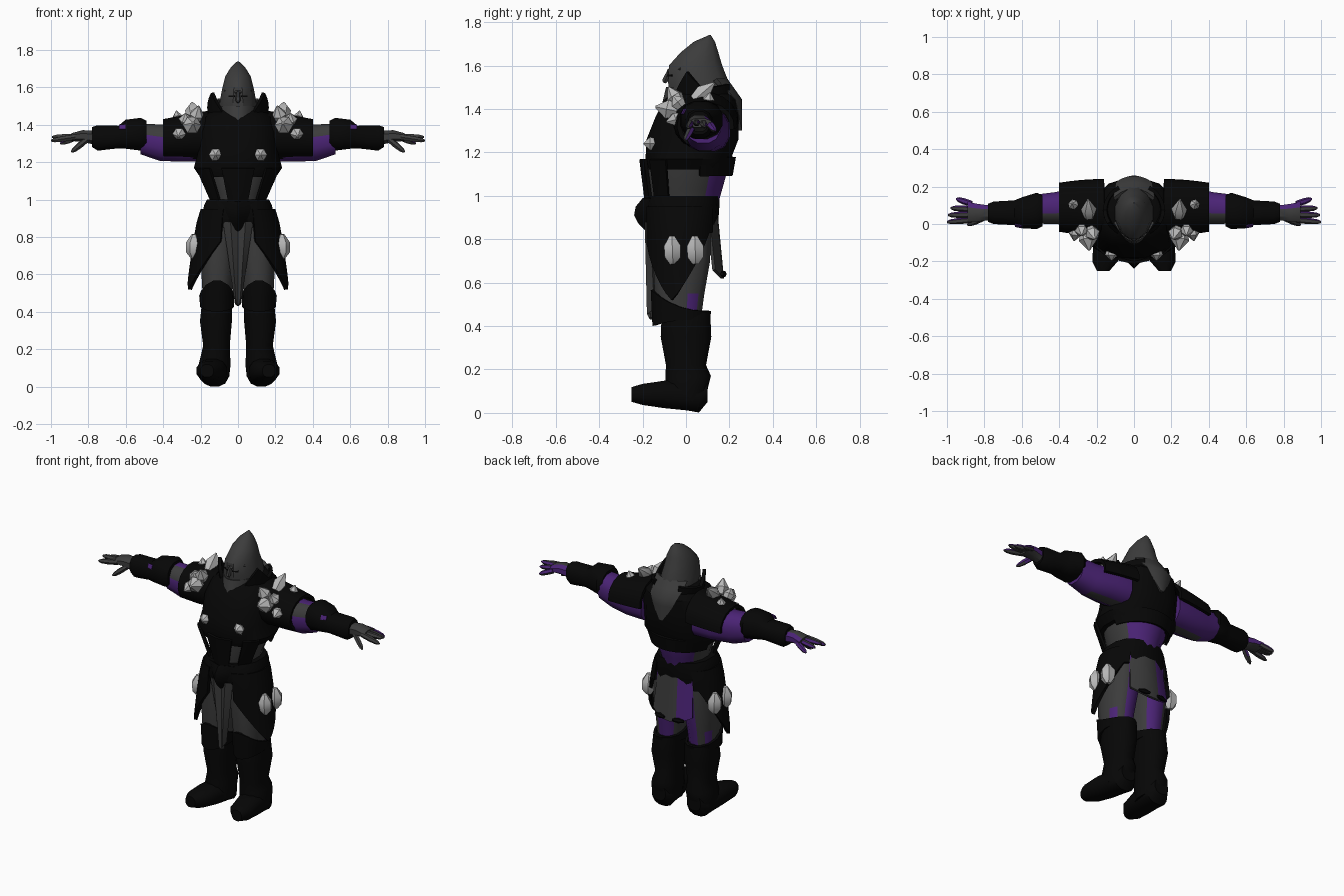
import bpy, bmesh, math
from mathutils import Vector

if "Cube" in bpy.data.objects:
    bpy.data.objects.remove(bpy.data.objects["Cube"])


def material(name, color):
    mat = bpy.data.materials.new(name)
    mat.use_nodes = True
    mat.diffuse_color = (*color, 1)
    mat.node_tree.nodes["Principled BSDF"].inputs["Base Color"].default_value = (*color, 1)
    return mat


BLACK = material("black_armor", (.002, .002, .002))
GREY = material("dark_grey", (.045, .045, .045))
PURPLE = material("purple_skin", (.07, .017, .18))
CRYSTAL = material("pale_crystal", (.48, .48, .48))
built = []


def finish(bm, name, mats, rule=None, pair=False):
    """Turn a bmesh into one object, or a mirrored left and right pair."""
    bmesh.ops.recalc_face_normals(bm, faces=bm.faces)
    mats = mats if isinstance(mats, tuple) else (mats,)
    for face in bm.faces:
        if rule:
            face.material_index = int(rule(face.calc_center_median(), face.normal))
    for side, prefix in ((1, "left_"), (-1, "right_")) if pair else ((1, ""),):
        copy = bm.copy()
        for vert in copy.verts:
            vert.co.x *= side
        bmesh.ops.recalc_face_normals(copy, faces=copy.faces)
        mesh = bpy.data.meshes.new(prefix + name)
        copy.to_mesh(mesh)
        copy.free()
        for mat in mats:
            mesh.materials.append(mat)
        obj = bpy.data.objects.new(prefix + name, mesh)
        bpy.context.collection.objects.link(obj)
        built.append(obj)
    bm.free()


def skin(rows):
    """Closed tube through rows of equally many points."""
    bm = bmesh.new()
    rings = [[bm.verts.new(p) for p in row] for row in rows]
    n = len(rings[0])
    for low, high in zip(rings, rings[1:]):
        for i in range(n):
            j = (i + 1) % n
            bm.faces.new((low[i], low[j], high[j], high[i]))
    bm.faces.new(rings[0])
    bm.faces.new(rings[-1])
    return bm


def loft(axis, rings, sides=12, power=.85):
    """Rounded sections (position, centre a, centre b, radius a, radius b)."""
    rows = []
    for t, a, b, ra, rb in rings:
        row = []
        for i in range(sides):
            ang = math.tau * (i + .5) / sides
            c, s = math.cos(ang), math.sin(ang)
            p = a + ra * math.copysign(abs(c) ** power, c)
            q = b + rb * math.copysign(abs(s) ** power, s)
            row.append({"x": (t, p, q), "y": (p, t, q), "z": (p, q, t)}[axis])
        rows.append(row)
    return skin(rows)


def spindle(start, end, profile, sides=6):
    """Faceted rod from start to end; profile is (fraction, radius)."""
    start, end = Vector(start), Vector(end)
    turn = (end - start).to_track_quat("Z", "Y")
    return skin([[start.lerp(end, t) + turn @ Vector((
        r * math.cos(math.tau * i / sides), r * math.sin(math.tau * i / sides), 0))
        for i in range(sides)] for t, r in profile])


def sheet(fn, nu, nv, thick=.015):
    """Thin panel from fn(u, v)."""
    bm = bmesh.new()
    grid = [[bm.verts.new(fn(i / nu, j / nv)) for i in range(nu + 1)] for j in range(nv + 1)]
    for low, high in zip(grid, grid[1:]):
        for i in range(nu):
            bm.faces.new((low[i], low[i + 1], high[i + 1], high[i]))
    bmesh.ops.remove_doubles(bm, verts=bm.verts, dist=.0005)
    bmesh.ops.recalc_face_normals(bm, faces=bm.faces)
    bmesh.ops.solidify(bm, geom=bm.faces[:], thickness=thick)
    return bm


def mix(a, b, t):
    return a + (b - a) * t


def arc(start, stop, u, rx, ry):
    """Point on an ellipse, between two angles in degrees."""
    ang = math.radians(mix(start, stop, u))
    return rx * math.cos(ang), ry * math.sin(ang)


# Boots: shoe, shaft and flared knee guard
finish(loft("y", [(-.25, .165, .085, .035, .035), (-.2, .155, .085, .07, .05),
                  (-.1, .14, .085, .08, .065), (0, .13, .08, .08, .07),
                  (.06, .125, .065, .075, .065), (.1, .125, .1, .05, .05)]),
       "shoe", BLACK, pair=True)
finish(loft("z", [(.05, .125, 0, .08, .09), (.12, .125, .005, .088, .1), (.17, .12, .01, .08, .108),
                  (.22, .115, 0, .073, .095), (.35, .118, 0, .088, .12), (.46, .112, 0, .082, .115)]),
       "boot_shaft", BLACK, pair=True)


def knee(u, v):
    x, y = arc(0, 360, u, .09, .135)
    front = (.135 - y) / .27
    z = mix(mix(.43, .40, front ** 3), mix(.468, .57, front ** 2.5), v)
    r = 1 + .06 * v
    return .112 + x * r, -.023 + y * r, z


finish(sheet(knee, 14, 2), "knee_guard", BLACK, pair=True)

# Legs and hips: purple inner back, with a small patch outside the knee
finish(loft("z", [(.42, .112, -.03, .075, .1), (.55, .11, -.03, .085, .118),
                  (.7, .105, -.02, .098, .135), (.9, .095, -.02, .095, .14)]),
       "thigh", (GREY, PURPLE),
       lambda c, n: (n.y > .4 and n.x < .1) or (n.x > .75 and n.y > .2 and c.z < .6), pair=True)
finish(loft("z", [(.78, 0, -.01, .12, .13), (.9, 0, -.01, .17, .15)]), "pelvis", GREY)


# Hip plates with a hanging point, and their crystals
def tasset(u, v):
    away = abs(u - .43) / .5
    z = mix(.95, .52 + .31 * min(1, away) ** 1.2, v)
    x, y = arc(-72, 58, u, 1, .17)
    return (.2 + .075 * ((.95 - z) / .43) ** .7) * x ** .8, -.02 + y, z


finish(sheet(tasset, 14, 5, .02), "hip_plate", BLACK, pair=True)
GEM = ((0, .016), (.25, .042), (.65, .044), (1, .014))
for y in (-.06, .045):
    finish(spindle((.235, y, .685), (.235, y - .005, .815), GEM), "hip_crystal", CRYSTAL, pair=True)


# Front and rear cloth
def front_cloth(u, v):
    w = u * 2 - 1
    fold = .012 * math.cos(w * math.tau)
    return w * mix(.08, .022, v), -.178 + fold + .02 * v * abs(w), mix(.88, .43 + .05 * abs(w), v)


def rear_cloth(u, v):
    w = u * 2 - 1
    return w * mix(.12, .14, v), mix(.145, .175, v) - .04 * w * w, mix(.93, .62 + .04 * w * w, v)


finish(sheet(front_cloth, 8, 4), "front_cloth", GREY)
finish(sheet(rear_cloth, 6, 3), "rear_cloth", (GREY, PURPLE), lambda c, n: c.x < -.05)
finish(spindle((.03, .18, .64), (.1, .165, .64), ((0, .008), (.5, .016), (1, .008))),
       "rear_tuft", BLACK, pair=True)

# Belt with a pointed buckle
finish(loft("z", [(.85, 0, -.015, .18, .155), (.9, 0, -.02, .2, .17), (.97, 0, -.015, .185, .17),
                  (1, 0, -.01, .17, .165)], 14), "belt", BLACK)
finish(sheet(lambda u, v: ((u * 2 - 1) * .09 * (1 - .3 * v),
                           -.165 - .075 * (1 - abs(u * 2 - 1)) * math.sin(math.pi * mix(.15, .95, v)),
                           mix(.99, .83 + .04 * abs(u * 2 - 1), v)), 4, 4),
       "buckle", BLACK)

# Waist, breastplate and the lower edge of the backplate
finish(loft("z", [(.96, 0, -.005, .13, .155), (1.03, 0, 0, .145, .17), (1.1, 0, .005, .175, .185),
                  (1.2, 0, .01, .19, .19)], 16, 1), "waist", (GREY, PURPLE),
       lambda c, n: c.y > .08)
finish(loft("z", [(1.12, 0, .01, .205, .185), (1.17, 0, .01, .24, .2), (1.26, 0, .03, .215, .215),
                  (1.36, 0, .05, .22, .195), (1.44, 0, .07, .19, .175), (1.49, 0, .08, .12, .125)], 16),
       "breastplate", BLACK)


def backplate(u, v):
    x, y = arc(15, 165, u, mix(.185, .22, v), mix(.19, .205, v))
    return x, .01 + y, mix(1.095, 1.18, v)


def corset_strip(u, v):
    x, y = arc(-52, -26, u, mix(.142, .235, v), mix(.172, .2, v))
    return x, y, mix(.98, 1.17, v)


finish(sheet(backplate, 14, 2), "backplate", BLACK)
finish(sheet(corset_strip, 4, 3), "corset_strip", BLACK, pair=True)
finish(sheet(lambda u, v: ((u * 2 - 1) * mix(.045, .085, v), mix(-.175, -.2, v) + .02 * abs(u * 2 - 1),
                           mix(.98, 1.17, v)), 4, 3),
       "corset_front", BLACK)


# Raised collar wings, open at the front and back
def collar(u, v):
    x, y = arc(-58, 58, u, .15, .15)
    top = 1.47 + .09 * max(0, 1 - abs(u - .25) / .25) + .045 * u
    return x * (1 + .1 * v), .075 + y, mix(1.4, top, v)


finish(sheet(collar, 12, 2, .02), "collar", BLACK, pair=True)


# Arms: shoulder cap open underneath, upper arm and bracer
def pauldron(u, v):
    y, z = arc(248, -8, u, mix(.152, .132, v * v), mix(.135, .11, v))
    return mix(.16, .4, v), .09 + y, mix(1.342, 1.322, v) + z


finish(sheet(pauldron, 12, 4, .02), "pauldron", BLACK, pair=True)
finish(loft("x", [(.18, .1, 1.3, .105, .1), (.3, .095, 1.3, .105, .1), (.42, .085, 1.305, .088, .1),
                  (.52, .08, 1.325, .08, .085)]),
       "upper_arm", (PURPLE, GREY),
       lambda c, n: (n.y < -.2 and n.z > .2) or n.z < -.95, pair=True)
finish(loft("x", [(.49, .07, 1.35, .085, .075), (.52, .07, 1.35, .1, .09), (.6, .06, 1.35, .085, .08),
                  (.64, .06, 1.335, .068, .062), (.75, .06, 1.33, .062, .07), (.78, .06, 1.335, .05, .055)]),
       "bracer", BLACK, pair=True)
finish(sheet(lambda u, v: (mix(.6, .635, u), mix(-.018, -.01, u) + .012 * v, mix(1.375, 1.4, v)), 1, 1, .006),
       "bracer_inlay", PURPLE, pair=True)


# Hands with fanned fingers and a drooping thumb
def back_of_hand(c, n):
    return (n.y > .3 or c.y > .095) and n.z > -.4


finish(loft("x", [(.76, .06, 1.33, .04, .04), (.83, .06, 1.34, .05, .034), (.89, .065, 1.335, .056, .022)], 8),
       "palm", (GREY, PURPLE), back_of_hand, pair=True)
for base, tip in (((.87, .022, 1.335), (1, .01, 1.315)), ((.87, .05, 1.337), (.995, .048, 1.335)),
                  ((.87, .08, 1.335), (.98, .085, 1.32)), ((.87, .108, 1.33), (.95, .135, 1.3)),
                  ((.81, .03, 1.32), (.89, -.005, 1.255))):
    finish(spindle(base, tip, ((0, .016), (.5, .017), (.85, .013), (1, .005))),
           "finger", (GREY, PURPLE), back_of_hand, pair=True)

# Pointed hood, with a drape down the back
finish(loft("z", [(1.38, 0, .06, .09, .12), (1.45, 0, .062, .108, .147), (1.53, 0, .056, .1, .143),
                  (1.6, 0, .044, .086, .127), (1.66, 0, .062, .07, .09), (1.71, 0, .085, .038, .05),
                  (1.74, 0, .11, .004, .004)], 12, 1), "hood", GREY)
finish(sheet(lambda u, v: ((u * 2 - 1) * .11 * math.cos(v * 1.45), mix(.19, .258, min(1, v * 2.5))
                           - .05 * (u * 2 - 1) ** 2 * (1 - v), mix(1.54, 1.3, v)), 6, 5, .02),
       "hood_drape", GREY)


# Face: brow, nose, shaded eyes and jagged beard
def beard(u, v):
    w = u * 2 - 1
    jag = .022 * (int(u * 10 + .5) % 2)
    return .108 * w * (1 - .15 * v), -.092 - .03 * v + .1 * w * w, mix(1.5, 1.35 + .06 * abs(w) + jag, v)


finish(sheet(beard, 10, 3), "beard", GREY)
finish(spindle((0, -.078, 1.572), (.07, -.025, 1.585), ((0, .014), (.6, .013), (1, .006))),
       "brow", GREY, pair=True)
finish(spindle((0, -.08, 1.575), (0, -.1, 1.52), ((0, .008), (.8, .015), (1, .008))), "nose", GREY)
finish(sheet(lambda u, v: (mix(.018, .05, u), mix(-.085, -.066, u), mix(1.55, 1.558, v)), 1, 1, .006),
       "eye", BLACK, pair=True)

# Crystals growing from the chest and shoulders
SHARD = ((0, .7), (.45, 1), (1, .12))
for root, tip, r in (((.12, -.14, 1.24), (.12, -.195, 1.24), .036),
                     ((.24, .04, 1.44), (.245, .13, 1.52), .042),
                     ((.32, .1, 1.42), (.33, .11, 1.475), .028),
                     ((.23, -.03, 1.42), (.21, -.08, 1.5), .04),
                     ((.25, -.04, 1.39), (.24, -.14, 1.41), .05),
                     ((.31, -.02, 1.36), (.32, -.09, 1.34), .036),
                     ((.28, -.02, 1.41), (.28, -.06, 1.46), .038)):
    finish(spindle(root, tip, [(t, k * r) for t, k in SHARD]), "crystal_shard", CRYSTAL, pair=True)

# Shading
bpy.ops.object.select_all(action="DESELECT")
for obj in built:
    obj.select_set(True)
bpy.context.view_layer.objects.active = built[0]
bpy.ops.object.shade_smooth_by_angle(angle=math.radians(38))
